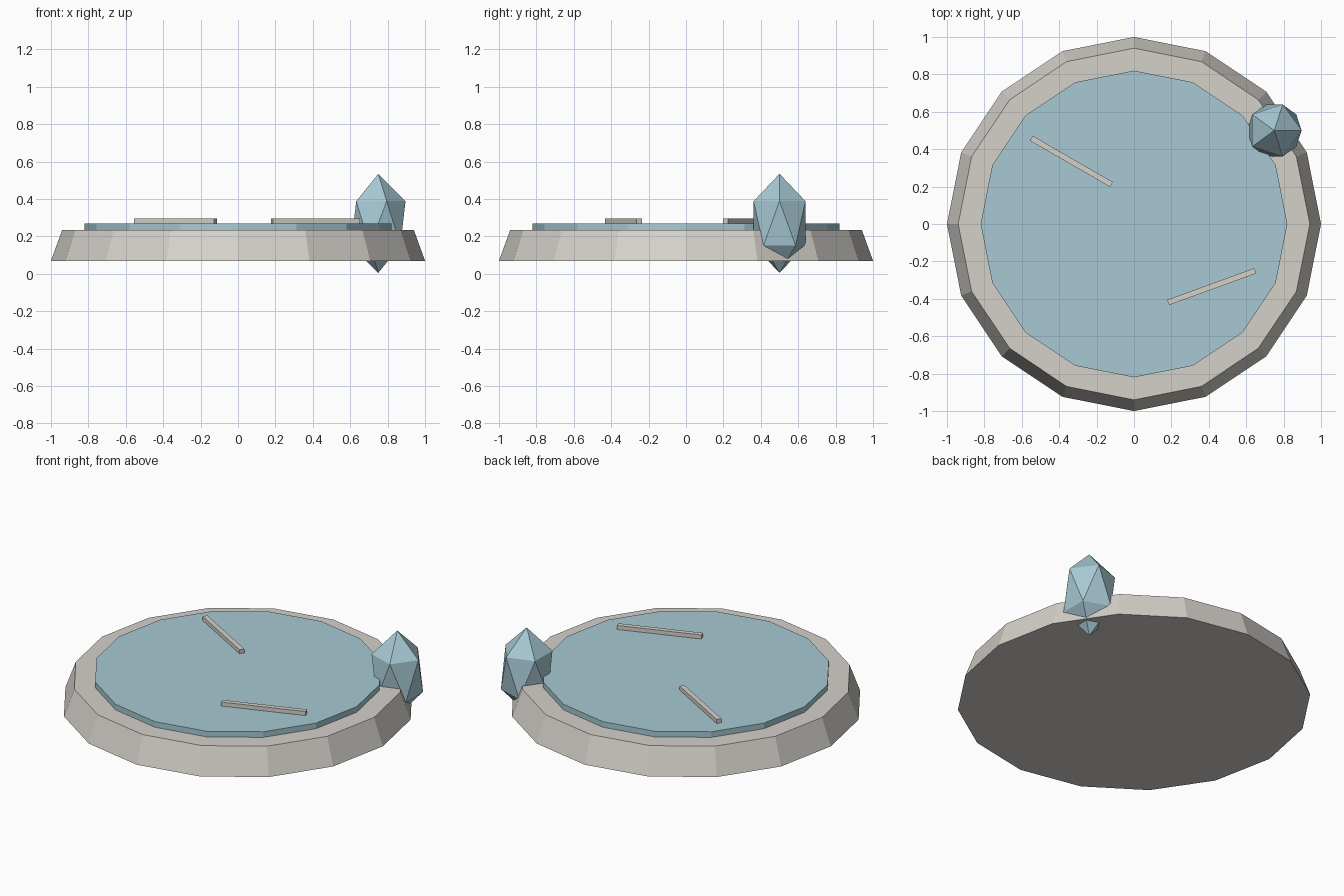
import bpy
import math

if "Cube" in bpy.data.objects:
    bpy.data.objects.remove(bpy.data.objects["Cube"])


def material(name, rgb):
    m = bpy.data.materials.new(name)
    # convert sRGB bytes to linear values
    lin = [((c / 255 + 0.055) / 1.055) ** 2.4 for c in rgb]
    m.diffuse_color = (*lin, 1.0)
    m.use_nodes = True
    m.node_tree.nodes["Principled BSDF"].inputs["Base Color"].default_value = m.diffuse_color
    return m


STONE = material("pale_stone", (213, 209, 202))
BLUE = material("ice_blue", (167, 201, 212))


def finish(name, mat):
    ob = bpy.context.object
    ob.name = name
    ob.data.materials.append(mat)
    return ob


def disc(name, r_bottom, r_top, z0, z1, mat):
    bpy.ops.mesh.primitive_cone_add(vertices=16, radius1=r_bottom, radius2=r_top,
                                    depth=z1 - z0, location=(0, 0, (z0 + z1) / 2))
    return finish(name, mat)


def bar(name, x, y, angle):
    z0, z1 = 0.265, 0.295
    bpy.ops.mesh.primitive_cube_add(size=1, location=(x, y, (z0 + z1) / 2),
                                    rotation=(0, 0, math.radians(angle)))
    bpy.context.object.scale = (0.495, 0.03, z1 - z0)
    return finish(name, STONE)


# Tapered stone base and the raised frozen surface
disc("stone_base", 1.0, 0.94, 0.07, 0.235, STONE)
disc("ice_surface", 0.82, 0.82, 0.20, 0.27, BLUE)

# Two thin strips lying on the ice
bar("back_strip", -0.335, 0.335, -30)
bar("front_strip", 0.415, -0.335, 20)

# Stretched crystal set through the rim
bpy.ops.mesh.primitive_ico_sphere_add(subdivisions=1, radius=0.163,
                                      location=(0.75, 0.5, 0.27))
bpy.context.object.scale.z = 0.265 / 0.163
finish("rim_crystal", BLUE)
